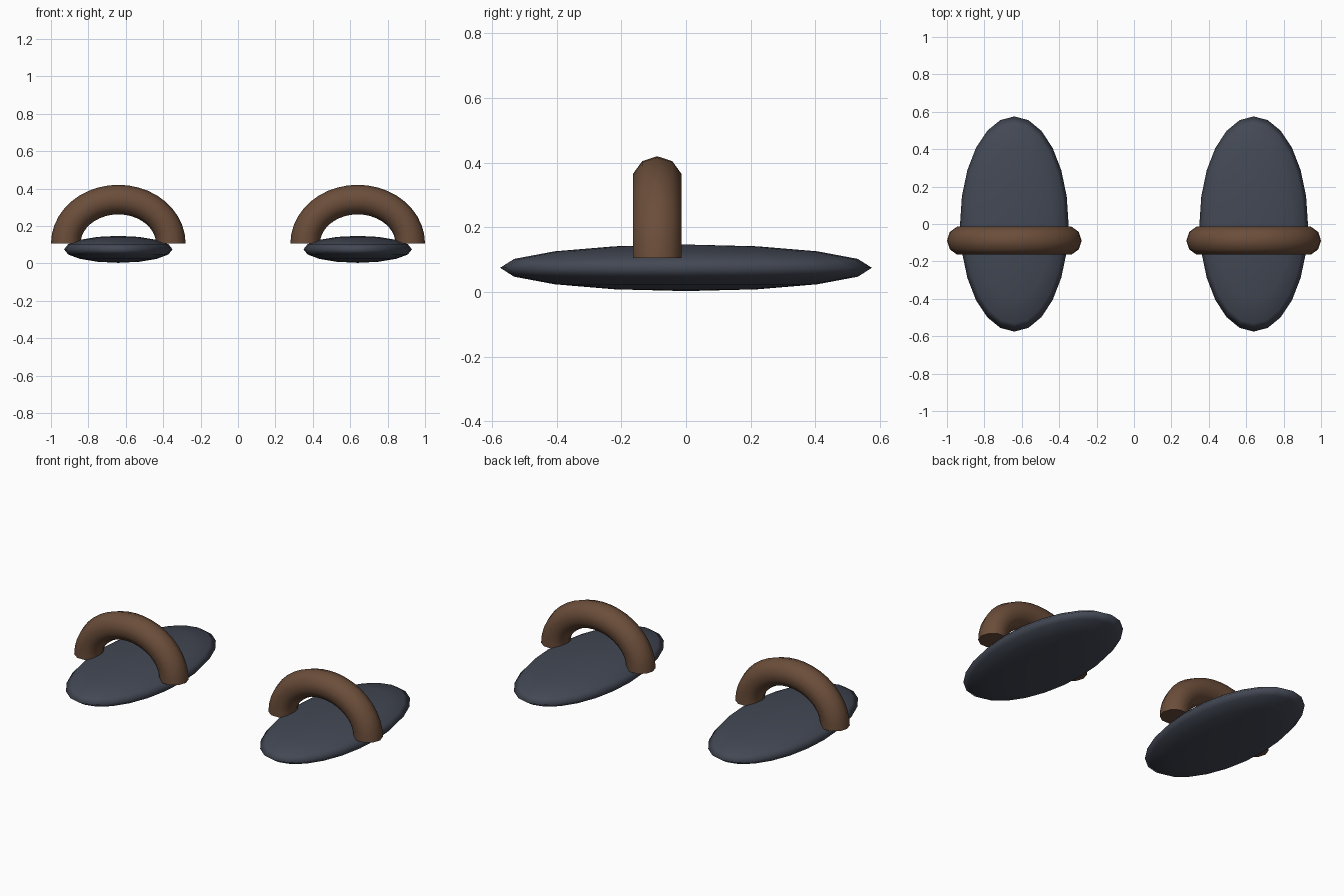
import bpy, bmesh, math
from mathutils import Vector

if "Cube" in bpy.data.objects:
    bpy.data.objects.remove(bpy.data.objects["Cube"])


def material(name, rgb):
    m = bpy.data.materials.new(name)
    m.diffuse_color = (*rgb, 1)
    m.use_nodes = True
    m.node_tree.nodes["Principled BSDF"].inputs["Base Color"].default_value = m.diffuse_color
    return m


SLATE = material("slate sole", (0.056, 0.065, 0.089))
BROWN = material("brown leather", (0.147, 0.075, 0.042))


def finish(bm, name, mat, location, angle):
    bmesh.ops.recalc_face_normals(bm, faces=bm.faces)
    mesh = bpy.data.meshes.new(name)
    bm.to_mesh(mesh)
    bm.free()
    mesh.materials.append(mat)
    ob = bpy.data.objects.new(name, mesh)
    ob.location = location
    bpy.context.collection.objects.link(ob)
    bpy.ops.object.select_all(action='DESELECT')
    ob.select_set(True)
    bpy.context.view_layer.objects.active = ob
    bpy.ops.object.shade_smooth_by_angle(angle=math.radians(angle))


def sole(name, x):
    # Flattened ellipsoid
    bm = bmesh.new()
    bmesh.ops.create_uvsphere(bm, u_segments=24, v_segments=8, radius=1)
    bmesh.ops.scale(bm, vec=(0.29, 0.575, 0.072), verts=bm.verts)
    finish(bm, name, SLATE, (x, 0, 0.075), 180)


def strap(name, x, steps=20, sides=10, r=0.079, a=0.281, c=0.236):
    # Ten-sided tube swept along a half ellipse, closed at both feet
    bm = bmesh.new()
    rings = []
    for i in range(steps + 1):
        t = math.pi * i / steps
        centre = Vector((a * math.cos(t), 0, c * math.sin(t)))
        normal = Vector((c * math.cos(t), 0, a * math.sin(t))).normalized()
        rings.append([bm.verts.new(centre + r * (
            normal * math.cos(2 * math.pi * j / sides)
            + Vector((0, 1, 0)) * math.sin(2 * math.pi * j / sides)))
            for j in range(sides)])
    for p, q in zip(rings, rings[1:]):
        for j in range(sides):
            k = (j + 1) % sides
            bm.faces.new((p[j], p[k], q[k], q[j]))
    bm.faces.new(rings[0])
    bm.faces.new(rings[-1])
    finish(bm, name, BROWN, (x, -0.089, 0.105), 60)


# Left and right sandals
for side, x in (("left", -0.64), ("right", 0.64)):
    sole(side + "_sole", x)
    strap(side + "_strap", x)
